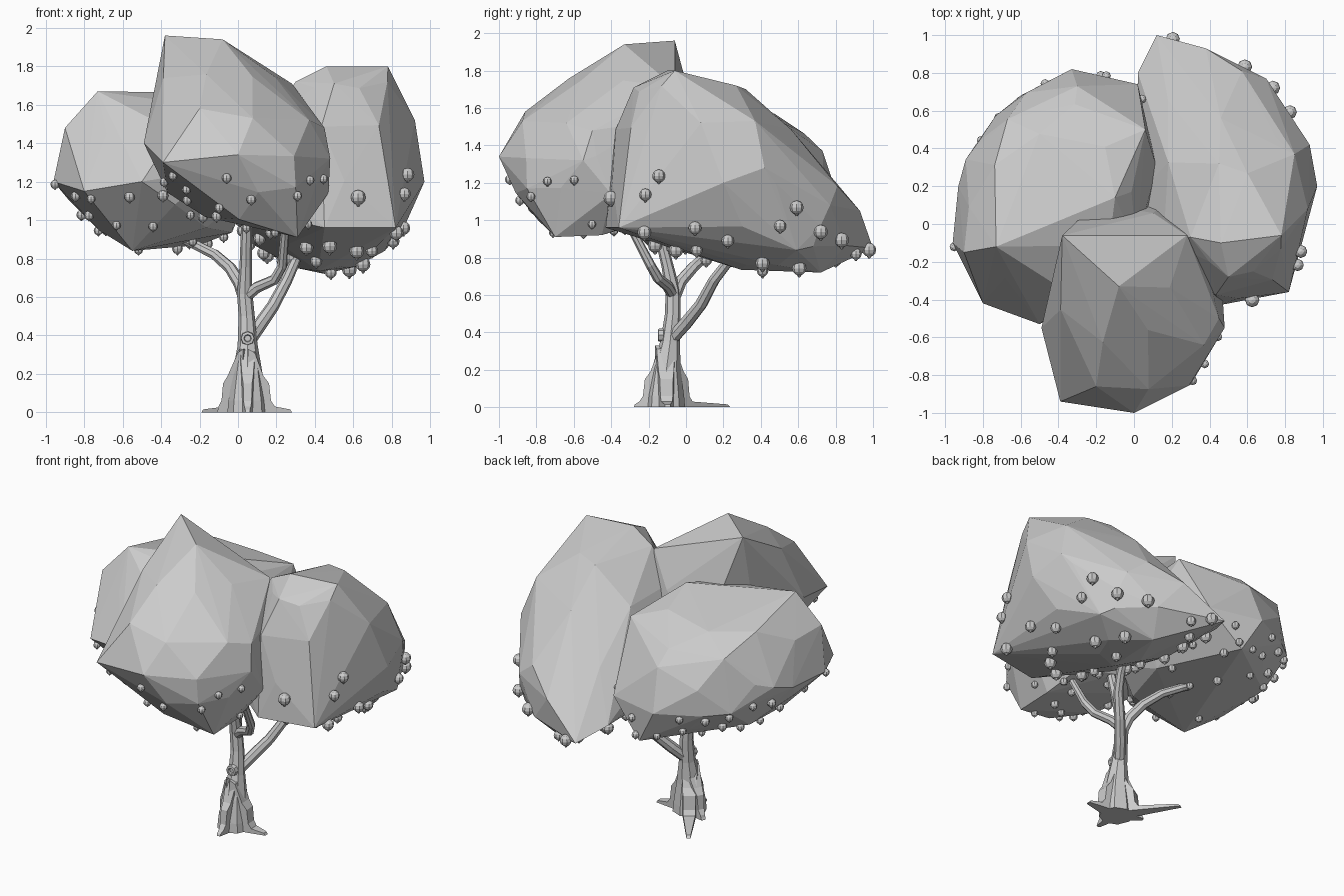
import bpy, bmesh, math, random
from mathutils import Matrix

random.seed(7)


def add_object(name, bm):
    bmesh.ops.recalc_face_normals(bm, faces=bm.faces)
    mesh = bpy.data.meshes.new(name)
    bm.to_mesh(mesh)
    bm.free()
    obj = bpy.data.objects.new(name, mesh)
    bpy.context.collection.objects.link(obj)
    return obj


def foliage(name, rows, corners):
    """Faceted hull around staggered rings (z, x min, x max, y min, y max) and a few corners."""
    bm = bmesh.new()
    for i, (z, x0, x1, y0, y1) in enumerate(rows):
        n = 7
        for k in range(n):
            a = 2 * math.pi * (k + 0.5 * (i % 2) + random.uniform(-0.1, 0.1)) / n
            bm.verts.new(((x0 + x1) / 2 + 0.485 * (x1 - x0) * math.cos(a),
                          (y0 + y1) / 2 + 0.485 * (y1 - y0) * math.sin(a),
                          z + random.uniform(-0.02, 0.02)))
    for c in corners:
        bm.verts.new(c)
    res = bmesh.ops.convex_hull(bm, input=bm.verts)
    loose = [g for g in res["geom_interior"] if isinstance(g, bmesh.types.BMVert)]
    bmesh.ops.delete(bm, geom=loose, context="VERTS")
    return add_object(name, bm)


def limb(name, points):
    """Tapered eight-sided limb through (x, y, z, radius) points."""
    cu = bpy.data.curves.new(name, "CURVE")
    cu.dimensions = "3D"
    cu.bevel_depth = 1.0
    cu.bevel_resolution = 2
    cu.use_fill_caps = True
    sp = cu.splines.new("POLY")
    sp.points.add(len(points) - 1)
    for p, (x, y, z, r) in zip(sp.points, points):
        p.co = (x, y, z, 1)
        p.radius = r
    sp.use_smooth = False
    obj = bpy.data.objects.new(name, cu)
    bpy.context.collection.objects.link(obj)
    bpy.ops.object.select_all(action="DESELECT")
    obj.select_set(True)
    bpy.context.view_layer.objects.active = obj
    bpy.ops.object.convert(target="MESH")


def root(name, angle, length, width, shoulder):
    """Stepped buttress fin that tapers towards its tip."""
    s = shoulder
    profile = [(0, 0), (length, 0), (length * 0.96, 0.015), (s + 0.03, 0.03), (s + 0.01, 0.06),
               (s, 0.15), (s - 0.03, 0.19), (0.035, 0.31), (0, 0.33)]
    bm = bmesh.new()
    sides = []
    for s in (-1, 1):
        sides.append([bm.verts.new((d, s * width * (1 - 0.75 * d / length), z))
                      for d, z in profile])
    bm.faces.new(sides[0])
    bm.faces.new(sides[1][::-1])
    n = len(profile)
    for i in range(n):
        j = (i + 1) % n
        bm.faces.new((sides[0][i], sides[1][i], sides[1][j], sides[0][j]))
    bm.transform(Matrix.Translation((0.05, -0.11, 0)) @ Matrix.Rotation(math.radians(angle), 4, "Z"))
    add_object(name, bm)


# Three overlapping foliage masses
front = foliage("foliage_front", [
    (1.02, -0.2, 0.38, -0.82, -0.12), (1.16, -0.38, 0.46, -0.93, 0.02),
    (1.34, -0.46, 0.48, -0.98, 0.08), (1.52, -0.47, 0.44, -0.9, 0.09),
    (1.74, -0.43, 0.2, -0.64, 0.02)],
    [(-0.38, -0.06, 1.96), (-0.08, -0.33, 1.94), (0.28, -0.06, 1.71), (0.31, -0.7, 0.91),
     (0.31, -0.45, 0.92), (-0.39, -0.94, 1.3), (0, -1, 1.34), (0.3, -0.85, 1.17),
     (0.48, -0.55, 1.32), (-0.49, -0.55, 1.4), (-0.2, 0.11, 1.3), (0.13, 0.09, 1.3),
     (-0.2, -0.86, 1.58), (0.47, -0.4, 1.14), (0.45, -0.5, 1.48)])
right = foliage("foliage_right", [
    (0.75, 0.3, 0.62, 0.28, 0.74), (0.85, 0.08, 0.8, -0.02, 0.88),
    (0.98, 0.02, 0.88, -0.4, 0.9), (1.2, 0.02, 0.95, -0.42, 0.84),
    (1.5, 0.12, 0.9, -0.4, 0.58), (1.7, 0.3, 0.82, -0.27, 0.28)],
    [(0.12, 1.0, 0.85), (0.38, 0.93, 1.05), (0.7, 0.77, 1.08), (0.72, 0.68, 0.86),
     (0.93, 0.42, 1.28), (0.97, 0.2, 1.2), (0.85, 0.37, 1.53), (0.78, -0.06, 1.8),
     (0.46, -0.1, 1.8), (0.3, -0.07, 1.72), (0.82, -0.36, 0.96), (0.45, -0.43, 0.96),
     (0.5, -0.28, 1.71), (0.45, 0.32, 1.7), (0.45, 0.72, 0.72), (0.02, 0.8, 0.92),
     (0.92, 0.08, 1.52)])
left = foliage("foliage_left", [
    (0.95, -0.76, -0.02, -0.33, 0.68), (1.1, -0.9, 0.06, -0.45, 0.74),
    (1.25, -0.94, 0.1, -0.48, 0.74), (1.45, -0.89, 0.08, -0.4, 0.66),
    (1.58, -0.8, 0.0, -0.22, 0.5)],
    [(-0.73, -0.12, 1.67), (-0.5, 0.0, 1.66), (-0.1, 0.14, 1.66), (0.06, 0.5, 1.53),
     (-0.2, 0.78, 0.87), (-0.55, -0.18, 0.84), (-0.33, 0.82, 1.1), (-0.6, 0.68, 1.1),
     (-0.82, 0.44, 1.28), (-0.93, 0.2, 1.2), (-0.96, -0.1, 1.2), (-0.8, -0.42, 1.15),
     (-0.5, -0.53, 1.2), (0.02, 0.74, 1.1), (0.12, 0.3, 1.3), (-0.3, 0.73, 1.37),
     (-0.9, -0.15, 1.48)])

# Trunk and branches
limb("trunk", [(0.05, -0.11, 0, 0.105), (0.05, -0.11, 0.06, 0.1), (0.05, -0.105, 0.2, 0.078),
               (0.05, -0.085, 0.35, 0.052), (0.045, -0.07, 0.5, 0.042), (0.035, -0.07, 0.62, 0.04),
               (0.04, -0.1, 0.76, 0.032), (0.045, -0.16, 1.0, 0.028)])
limb("branch_right", [(0.05, -0.08, 0.36, 0.035), (0.11, 0.0, 0.45, 0.036), (0.18, 0.08, 0.55, 0.033),
                      (0.25, 0.15, 0.68, 0.03), (0.29, 0.22, 0.77, 0.028), (0.33, 0.32, 0.87, 0.024)])
limb("branch_left", [(0.04, -0.07, 0.56, 0.03), (0.01, -0.03, 0.67, 0.034), (-0.04, 0.04, 0.75, 0.031),
                     (-0.12, 0.12, 0.82, 0.028), (-0.22, 0.18, 0.87, 0.026), (-0.36, 0.22, 0.94, 0.022)])
limb("branch_front", [(0.04, -0.07, 0.6, 0.03), (0.1, -0.1, 0.65, 0.03), (0.19, -0.15, 0.69, 0.028),
                      (0.23, -0.19, 0.76, 0.026), (0.245, -0.29, 0.95, 0.022)])

# Buttress roots around the base
for name, angle, length, width, shoulder in [
        ("root_front", -90, 0.17, 0.045, 0.11), ("root_right", 3, 0.23, 0.055, 0.11),
        ("root_left", 155, 0.17, 0.055, 0.13), ("root_back", 124, 0.41, 0.05, 0.12)]:
    root(name, angle, length, width, shoulder)

# Cut-off knot on the front of the trunk
limb("knot", [(0.05, -0.06, 0.385, 0.032), (0.05, -0.115, 0.385, 0.03), (0.05, -0.12, 0.385, 0.037),
              (0.05, -0.148, 0.385, 0.034), (0.05, -0.15, 0.385, 0.02), (0.05, -0.135, 0.385, 0.016)])


# Round fruits with a small nub, hanging on the lower foliage
def inside(obj, p):
    return all((p - f.center).dot(f.normal) < 0.01 for f in obj.data.polygons)


def fruits(name, host, others, count, radius):
    bm = bmesh.new()
    me = host.data
    faces = [f for f in me.polygons if f.normal.z < 0.15 and f.center.z < 1.4]
    placed = []
    for _ in range(4000):
        if len(placed) == count:
            break
        f = random.choices(faces, [g.area for g in faces])[0]
        a, b, c = (me.vertices[i].co for i in f.vertices[:3])
        u, v = random.random(), random.random()
        if u + v > 1:
            u, v = 1 - u, 1 - v
        p = a + u * (b - a) + v * (c - a)
        if p.z > 1.24 or any(inside(o, p) for o in others):
            continue
        if any((p - q).length < 0.11 for q in placed):
            continue
        placed.append(p)
        r = radius * random.uniform(0.85, 1.1)
        m = Matrix.Translation(p + f.normal * r * 0.4) @ Matrix.Diagonal((r, r, r, 1))
        bmesh.ops.create_uvsphere(bm, u_segments=8, v_segments=6, radius=1, matrix=m)
        bmesh.ops.create_cone(bm, cap_ends=True, segments=6, radius1=0.12, radius2=0.4, depth=0.4,
                              matrix=m @ Matrix.Translation((0, 0, -1.05)))
    add_object(name, bm)


fruits("fruits_front", front, (left, right), 20, 0.025)
fruits("fruits_right", right, (left, front), 30, 0.036)
fruits("fruits_left", left, (front, right), 32, 0.026)
